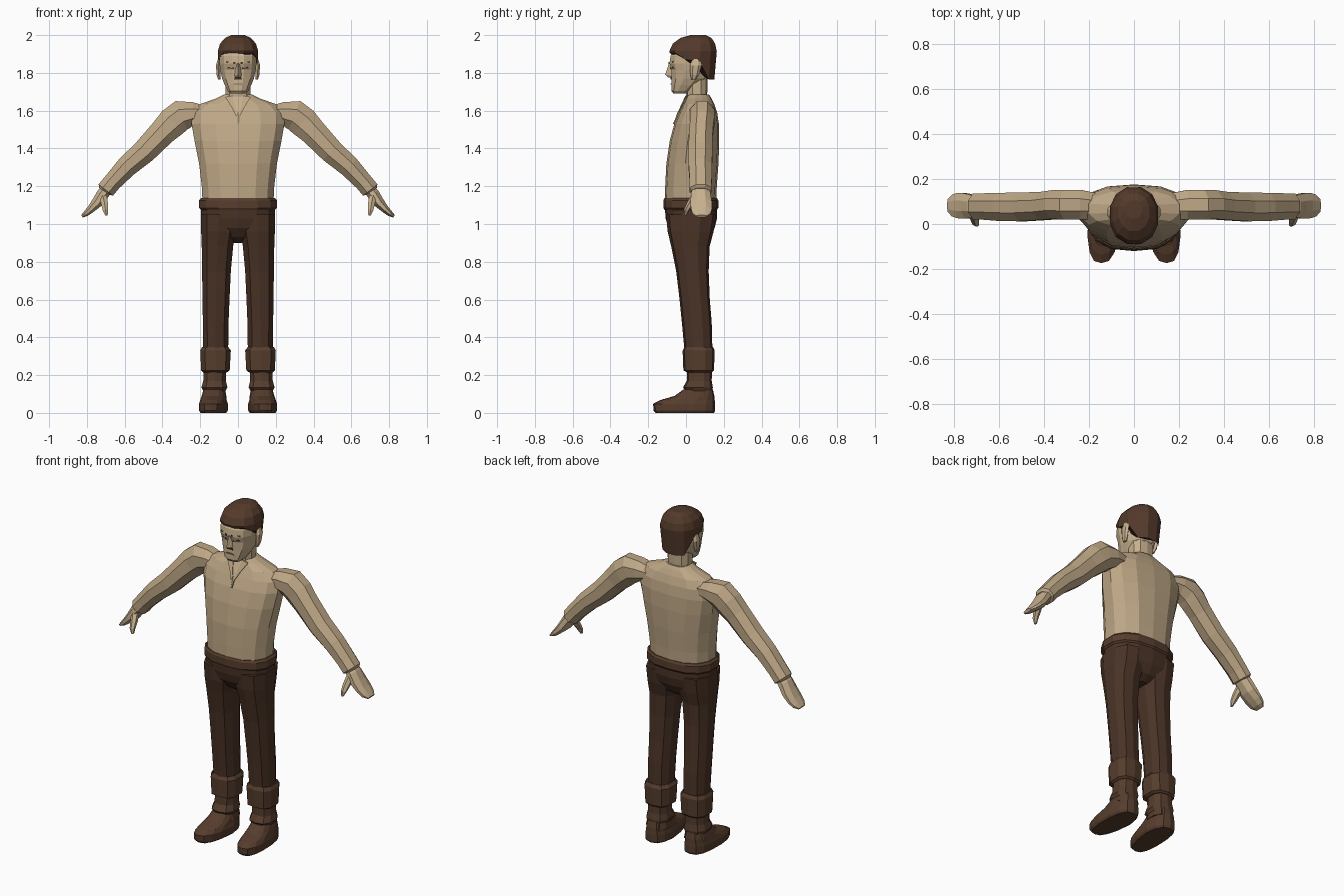
import bpy, bmesh, math
from mathutils import Vector


def mat(name, r, g, b):
    m = bpy.data.materials.new(name)
    lin = [((c / 255 + 0.055) / 1.055) ** 2.4 for c in (r, g, b)]
    m.diffuse_color = (*lin, 1)
    return m


SKIN = mat("skin", 199, 176, 142)
SHIRT = mat("shirt_cloth", 190, 167, 134)
SEAM = mat("shirt_seam", 150, 128, 100)
TROUSER = mat("trouser_cloth", 74, 51, 38)
LEATHER = mat("leather", 86, 61, 45)
HAIR = mat("hair_brown", 84, 58, 43)
DARK = mat("dark_line", 62, 47, 36)


def loft(name, rings, material):
    """Skin a list of equally sized vertex rings and cap both ends."""
    bm = bmesh.new()
    rows = [[bm.verts.new(p) for p in ring] for ring in rings]
    n = len(rows[0])
    for a, b in zip(rows, rows[1:]):
        for i in range(n):
            j = (i + 1) % n
            bm.faces.new((a[i], a[j], b[j], b[i]))
    bm.faces.new(rows[0])
    bm.faces.new(rows[-1])
    bmesh.ops.recalc_face_normals(bm, faces=bm.faces)
    me = bpy.data.meshes.new(name)
    bm.to_mesh(me)
    bm.free()
    me.materials.append(material)
    ob = bpy.data.objects.new(name, me)
    bpy.context.collection.objects.link(ob)
    return ob


def sgnpow(v, p):
    return math.copysign(abs(v) ** p, v)


def ring(z, x0, x1, y0, y1, n=12, p=0.85):
    """Level rounded outline filling the given bounds."""
    out = []
    for i in range(n):
        a = 2 * math.pi * (i + 0.5) / n
        k = math.cos(math.pi / n)
        out.append(Vector(((x0 + x1) / 2 + (x1 - x0) / 2 * sgnpow(min(1, max(-1, math.cos(a) / k)), p),
                           (y0 + y1) / 2 + (y1 - y0) / 2 * sgnpow(min(1, max(-1, math.sin(a) / k)), p), z)))
    return out


def stack(name, rows, material, s=1, n=12, p=0.85):
    rings = [ring(*r, n, p) for r in rows]
    for rg in rings:
        for v in rg:
            v.x *= s
    return loft(name, rings, material)


def body(name, rows, material, n=12, p=0.85):
    """Rows of (z, half width, front y, back y)."""
    return stack(name, [(z, -w, w, a, b) for z, w, a, b in rows], material, 1, n, p)


def limb(name, rows, material, s, n=8):
    """Rows of (x, y, z, radius across in xz, radius in y) along a path."""
    pts = [Vector(r[:3]) for r in rows]
    rings = []
    for i, r in enumerate(rows):
        d = pts[min(i + 1, len(pts) - 1)] - pts[max(i - 1, 0)]
        u = Vector((-d.z, 0, d.x)).normalized()
        rg = []
        for k in range(n):
            a = 2 * math.pi * (k + 0.5) / n
            q = pts[i] + u * r[3] * math.cos(a) * 1.05 + Vector((0, r[4] * math.sin(a) * 1.05, 0))
            q.x *= s
            rg.append(q)
        rings.append(rg)
    return loft(name, rings, material)


def plate(name, pts, material, depth=0.008):
    """Thin panel facing the front."""
    return loft(name, [[Vector(p) for p in pts],
                       [Vector(p) + Vector((0, depth, 0)) for p in pts]], material)


# Shirt body
chest = [(1.12, .188, -.112, .160), (1.20, .192, -.110, .163), (1.32, .206, -.104, .172),
         (1.44, .230, -.086, .176), (1.53, .246, -.062, .174), (1.59, .243, -.036, .165),
         (1.635, .200, -.014, .150), (1.665, .115, .000, .135), (1.685, .076, .008, .122)]
body("shirt", chest, SHIRT, 14, 0.88)


def chest_y(z):
    for a, b in zip(chest, chest[1:]):
        if a[0] <= z <= b[0]:
            t = (z - a[0]) / (b[0] - a[0])
            return a[2] + (b[2] - a[2]) * t
    return chest[-1][2]


# Open neckline with folded collar edges
plate("open_neck", [(-.03, chest_y(1.675) - .005, 1.675), (.03, chest_y(1.675) - .005, 1.675),
                    (.005, chest_y(1.58) - .005, 1.58), (-.005, chest_y(1.58) - .005, 1.58)], SKIN)
for s, side in ((-1, "left"), (1, "right")):
    plate(side + "_collar", [(s * x, chest_y(z) - .009, z) for x, z in
                             ((.030, 1.68), (.068, 1.672), (.035, 1.62), (.010, 1.57), (.004, 1.58))], SHIRT)
plate("neck_slit", [(-.005, chest_y(1.59) - .007, 1.59), (.010, chest_y(1.59) - .007, 1.59),
                    (.006, chest_y(1.53) - .007, 1.53), (-.001, chest_y(1.53) - .007, 1.53)], SEAM)

# Belt and hips
body("belt", [(1.075, .196, -.114, .164), (1.085, .206, -.120, .171),
              (1.125, .206, -.120, .171), (1.137, .194, -.114, .164)], LEATHER, 14)
body("hips", [(.90, .035, -.015, .085), (.93, .100, -.06, .125), (.98, .182, -.094, .152),
              (1.03, .195, -.108, .164), (1.09, .196, -.112, .164)], TROUSER, 14)

for s, side in ((-1, "left"), (1, "right")):
    # Trouser leg and turned cuff
    stack(side + "_trouser_leg", [
        (.33, .052, .184, -.008, .140), (.48, .050, .186, -.022, .136), (.60, .045, .188, -.034, .126),
        (.75, .038, .190, -.052, .120), (.88, .026, .192, -.078, .125), (.96, .012, .195, -.097, .146),
        (1.05, .010, .196, -.106, .160)], TROUSER, s, 10)
    stack(side + "_cuff", [(.215, .058, .184, .005, .138), (.225, .044, .195, -.014, .148),
                           (.33, .038, .200, -.018, .152), (.35, .052, .190, -.008, .142)], LEATHER, s, 10, .75)
    # Boot shaft and foot
    stack(side + "_boot_shaft", [(.08, .060, .190, -.010, .146), (.115, .066, .184, .000, .140),
                                 (.135, .056, .194, -.016, .142), (.17, .064, .184, .004, .136),
                                 (.24, .062, .182, .004, .138)], LEATHER, s, 10)
    foot = [ring(*r, 14, .8) for r in (
        (0, .062, .196, -.162, .148), (.012, .054, .204, -.172, .154), (.048, .054, .204, -.174, .154),
        (.068, .060, .198, -.135, .152), (.09, .064, .192, -.060, .150), (.125, .074, .182, -.012, .142))]
    for rg in foot:
        for v in rg:
            # toes taper and swing outward
            f = max(0, (.03 - v.y) / .2)
            v.x = (.13 + (v.x - .13) * (1 - .15 * f) + .016 * f) * s
    loft(side + "_foot", foot, LEATHER)

    # Sleeve and hand
    limb(side + "_sleeve", [
        (.17, .080, 1.585, .040, .060), (.235, .085, 1.585, .062, .068), (.300, .086, 1.575, .084, .068),
        (.345, .086, 1.540, .083, .066), (.400, .080, 1.485, .073, .064), (.495, .076, 1.385, .066, .066),
        (.590, .076, 1.303, .058, .064), (.665, .078, 1.222, .050, .060), (.700, .078, 1.180, .050, .060),
        (.705, .078, 1.172, .036, .048)], SHIRT, s)
    limb(side + "_hand", [
        (.685, .078, 1.195, .030, .044), (.715, .078, 1.160, .034, .052), (.745, .080, 1.115, .030, .058),
        (.780, .082, 1.078, .021, .058), (.805, .082, 1.055, .016, .050), (.826, .082, 1.041, .008, .030)], SKIN, s)
    limb(side + "_thumb", [(.715, .050, 1.150, .022, .024), (.706, .022, 1.105, .020, .020),
                           (.702, .004, 1.075, .016, .015), (.696, -.004, 1.045, .007, .007)], SKIN, s, 6)

    # Ear
    limb(side + "_ear", [(.098, .040, 1.765, .008, .012), (.103, .046, 1.79, .011, .022),
                         (.106, .052, 1.84, .012, .030), (.100, .052, 1.872, .007, .018)], SKIN, s, 6)
    # Brow, eye and cheek
    plate(side + "_brow", [(s * x, y, z) for x, y, z in (
        (.014, -.092, 1.847), (.062, -.070, 1.853), (.064, -.069, 1.862), (.014, -.092, 1.858))], HAIR, .009)
    plate(side + "_eye", [(s * x, y, z) for x, y, z in (
        (.020, -.083, 1.820), (.058, -.066, 1.824), (.050, -.071, 1.834), (.024, -.083, 1.830))], DARK, .009)

# Neck and head
body("neck", [(1.62, .075, .010, .125), (1.68, .066, .002, .112), (1.78, .068, -.005, .115)], SKIN, 10)
body("head", [(1.690, .040, -.066, .005), (1.705, .055, -.078, .035), (1.735, .070, -.078, .075),
              (1.770, .084, -.076, .115), (1.815, .094, -.076, .130), (1.850, .098, -.087, .135),
              (1.890, .098, -.082, .135), (1.940, .085, -.055, .130)], SKIN, 12)

# Nose and mouth
loft("nose", [[Vector((-.010, -.080, 1.855)), Vector((.010, -.080, 1.855)), Vector((0, -.090, 1.852))],
              [Vector((-.022, -.070, 1.785)), Vector((.022, -.070, 1.785)), Vector((0, -.110, 1.790))],
              [Vector((-.018, -.070, 1.775)), Vector((.018, -.070, 1.775)), Vector((0, -.094, 1.776))]], SKIN)
plate("nose_shadow", [(-.022, -.081, 1.766), (.022, -.081, 1.766), (.016, -.081, 1.777), (-.016, -.081, 1.777)], DARK)
plate("mouth", [(-.028, -.081, 1.738), (.028, -.081, 1.738), (.018, -.083, 1.745), (-.018, -.083, 1.745)], SEAM)

# Hair cap: hairline high over the brow, low at the nape
hair = [ring(z, -w, w, a, b, 12, .9) for z, w, a, b in (
    (1.88, .104, -.086, .156), (1.915, .107, -.088, .163), (1.955, .095, -.070, .154),
    (1.985, .068, -.030, .135), (2.0, .036, .025, .105))]
for v in hair[0]:
    v.z = 1.905 if v.y < -.05 else 1.872 if v.y < .06 else 1.86 if v.y < .09 else 1.765
    if v.z < 1.8:
        v.x *= .92
        v.y -= .006
loft("hair", hair, HAIR)
